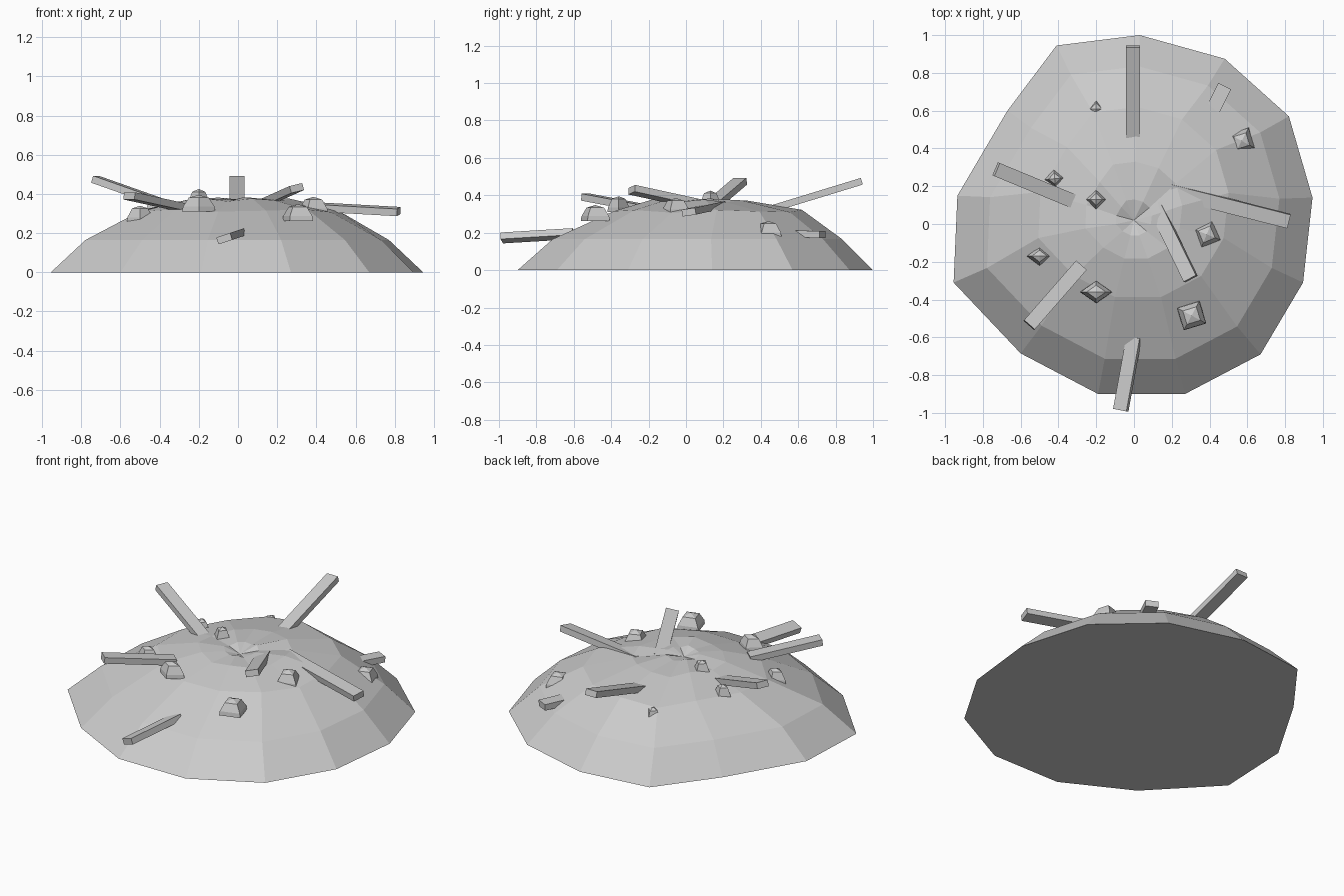
import bpy, bmesh, math
from mathutils import Vector, Matrix

if "Cube" in bpy.data.objects:
    bpy.data.objects.remove(bpy.data.objects["Cube"])

grey = bpy.data.materials.new("plain grey")
grey.use_nodes = True
grey.diffuse_color = (0.6, 0.6, 0.6, 1)
grey.node_tree.nodes["Principled BSDF"].inputs["Base Color"].default_value = (0.6, 0.6, 0.6, 1)


def finish(name, bm):
    bmesh.ops.recalc_face_normals(bm, faces=bm.faces)
    mesh = bpy.data.meshes.new(name)
    bm.to_mesh(mesh)
    bm.free()
    mesh.materials.append(grey)
    ob = bpy.data.objects.new(name, mesh)
    bpy.context.collection.objects.link(ob)
    return ob


def loft(bm, rings, apex):
    """Skin stacked rings, cap the bottom and close the top on a point."""
    loops = [[bm.verts.new(p) for p in ring] for ring in rings]
    n = len(loops[0])
    bm.faces.new(loops[0])
    for low, high in zip(loops, loops[1:]):
        for i in range(n):
            j = (i + 1) % n
            bm.faces.new((low[i], low[j], high[j], high[i]))
    tip = bm.verts.new(apex)
    for i in range(n):
        bm.faces.new((loops[-1][i], loops[-1][(i + 1) % n], tip))


# Earth mound: one irregular outline, shrunk ring by ring
outline = [(0.03, 1.0), (-0.41, 0.945), (-0.67, 0.6), (-0.935, 0.15), (-0.955, -0.31),
           (-0.6, -0.685), (-0.19, -0.9), (0.27, -0.9), (0.67, -0.69), (0.895, -0.31),
           (0.945, 0.14), (0.82, 0.57), (0.48, 0.875)]
levels = [(1, 0, 0), (0.815, 0.02, 0.165), (0.53, 0.09, 0.315), (0.27, 0.06, 0.37), (0.1, 0.03, 0.375)]
bm = bmesh.new()
rings = []
for k, (s, shift, z) in enumerate(levels):
    bump = 0.008 if k > 1 else 0
    rings.append([(x * s, y * s + shift, z + bump * math.sin(i * 2.4 + k))
                  for i, (x, y) in enumerate(outline)])
loft(bm, rings, (0, 0.02, 0.35))
finish("mound", bm)


# Planks sticking out of the mound, from buried end to free end
def plank(name, start, end, roll=0):
    a, b = Vector(start), Vector(end)
    along = (b - a).normalized()
    side = along.cross(Vector((0, 0, 1))).normalized()
    up = side.cross(along)
    axes = Matrix((side, along, up)).transposed() @ Matrix.Rotation(math.radians(roll), 3, "Y")
    bm = bmesh.new()
    bmesh.ops.create_cube(bm, size=1)
    bmesh.ops.scale(bm, vec=(0.075, (b - a).length, 0.037), verts=bm.verts)
    ob = finish(name, bm)
    ob.matrix_world = Matrix.Translation((a + b) / 2) @ axes.to_4x4()


plank("back_plank", (-0.005, 0.40, 0.31), (-0.005, 0.94, 0.475))
plank("left_plank", (0.19, 0.175, 0.345), (0.82, 0.015, 0.31), 8)
plank("center_plank", (0.11, 0.10, 0.345), (0.3, -0.29, 0.43), 12)
plank("front_right_plank", (-0.28, -0.22, 0.33), (-0.555, -0.535, 0.39))
plank("back_right_plank", (-0.32, 0.12, 0.33), (-0.73, 0.29, 0.475))
plank("front_plank", (0.0, -0.6, 0.195), (-0.07, -0.985, 0.172), 18)
plank("back_left_plank", (0.39, 0.55, 0.195), (0.48, 0.73, 0.19))


# Stones: tapered four-sided blocks with a low pointed top
def stone(name, x, y, top, half_x, half_y, turn):
    bm = bmesh.new()
    rings = []
    for s, z in ((1.0, -0.085), (0.95, -0.06), (0.6, -0.014)):
        rings.append([(half_x * s * math.cos(i * math.pi / 2),
                       half_y * s * math.sin(i * math.pi / 2), z) for i in range(4)])
    loft(bm, rings, (0, 0, 0))
    ob = finish(name, bm)
    ob.location = (x, y, top)
    ob.rotation_euler.z = math.radians(turn)


stones = [(-0.2, 0.61, 0.315, 0.05, 0.05, 0), (-0.42, 0.24, 0.375, 0.055, 0.05, 5),
          (-0.2, 0.13, 0.425, 0.055, 0.055, 0), (-0.5, -0.17, 0.34, 0.068, 0.052, 0),
          (-0.2, -0.36, 0.395, 0.085, 0.06, 0), (0.57, 0.44, 0.262, 0.08, 0.08, 62),
          (0.305, -0.485, 0.348, 0.088, 0.088, 62), (0.385, -0.055, 0.385, 0.08, 0.08, 68),
          (0.32, 0.28, 0.335, 0.055, 0.05, 30)]
for i, values in enumerate(stones):
    stone(f"stone_{i + 1}", *values)
